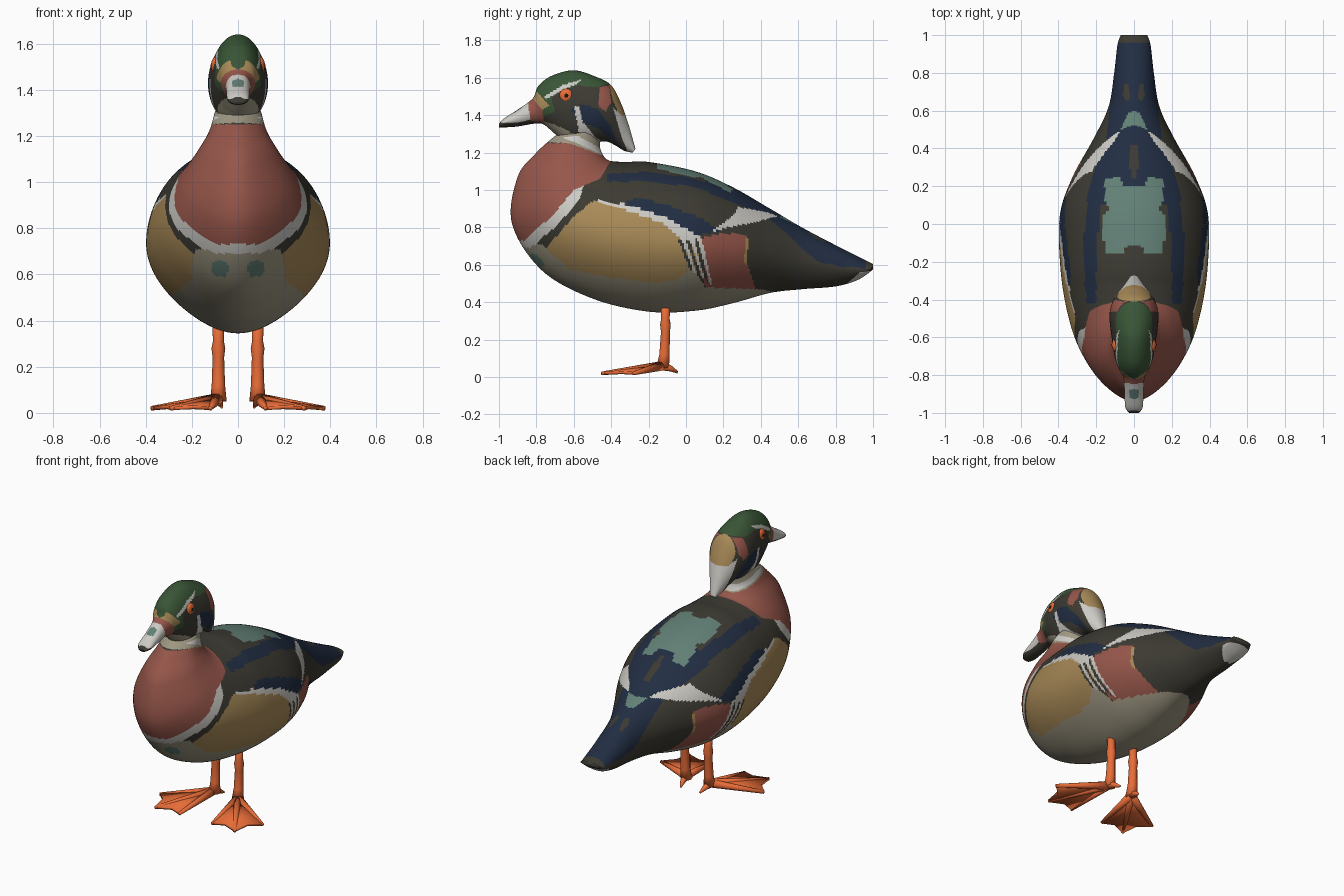
import bpy, bmesh, math
from mathutils import Vector

cube = bpy.data.objects.get("Cube")
if cube:
    bpy.data.objects.remove(cube, do_unlink=True)


def linear(channel):
    c = channel / 255
    return c / 12.92 if c <= 0.04045 else ((c + 0.055) / 1.055) ** 2.4


# Flat colours
PALETTE = {
    "charcoal": (60, 58, 50), "navy": (33, 45, 66), "green": (57, 85, 54),
    "teal": (98, 128, 118), "chestnut": (150, 86, 74), "tan": (170, 139, 88),
    "beige": (158, 151, 130), "white": (204, 202, 196), "orange": (235, 110, 57),
    "black": (22, 20, 18),
}
ORDER = list(PALETTE)
MATERIALS = {}
for label, rgb in PALETTE.items():
    mat = bpy.data.materials.new(label)
    colour = [linear(c) for c in rgb] + [1]
    mat.diffuse_color = colour
    mat.use_nodes = True
    shader = next(n for n in mat.node_tree.nodes if n.type == "BSDF_PRINCIPLED")
    shader.inputs["Base Color"].default_value = colour
    shader.inputs["Roughness"].default_value = 0.8
    MATERIALS[label] = mat


def finish(name, bm, colours):
    bmesh.ops.recalc_face_normals(bm, faces=bm.faces)
    for face in bm.faces:
        face.smooth = True
    mesh = bpy.data.meshes.new(name)
    bm.to_mesh(mesh)
    bm.free()
    for label in colours:
        mesh.materials.append(MATERIALS[label])
    obj = bpy.data.objects.new(name, mesh)
    bpy.context.collection.objects.link(obj)
    return obj


def skin(name, rings, colours):
    """Join closed rings of points into a capped surface."""
    bm = bmesh.new()
    loops = [[bm.verts.new(p) for p in ring] for ring in rings]
    n = len(loops[0])
    for a, b in zip(loops, loops[1:]):
        for i in range(n):
            j = (i + 1) % n
            bm.faces.new((a[i], a[j], b[j], b[i]))
    bm.faces.new(loops[0])
    bm.faces.new(loops[-1])
    return finish(name, bm, colours)


def spline(rows, steps):
    """Catmull-Rom curve through rows of numbers."""
    rows = [rows[0]] + rows + [rows[-1]]
    out = []
    for p, q, r, s in zip(rows, rows[1:], rows[2:], rows[3:]):
        for k in range(steps):
            t = k / steps
            out.append([b + t / 2 * (c - a + t * (2 * a - 5 * b + 4 * c - d
                        + t * (3 * (b - c) + d - a)))
                        for a, b, c, d in zip(p, q, r, s)])
    return out + [rows[-1]]


def loft(name, stations, steps, sides, pinch):
    """Stations hold top y, top z, bottom y, bottom z and half width."""
    rings = []
    for ty, tz, by, bz, w in spline(stations, steps):
        ring = []
        for i in range(sides):
            a = math.tau * i / sides
            c = (1 + math.cos(a)) / 2
            narrow = 1 - pinch * min(0, math.cos(a)) ** 2
            ring.append((w * narrow * math.sin(a), by + (ty - by) * c, bz + (tz - bz) * c))
        rings.append(ring)
    return skin(name, rings, ORDER)


def inside(u, v, outline):
    hit = False
    for (a, b), (c, d) in zip(outline, outline[1:] + outline[:1]):
        if (b > v) != (d > v) and u < a + (v - b) * (c - a) / (d - b):
            hit = not hit
    return hit


def paint(obj, regions):
    """Later regions cover earlier ones; both sides are treated alike."""
    for face in obj.data.polygons:
        x, y, z = face.center
        x = abs(x)
        views = {"side": (y, z)}
        if face.normal.z > 0:
            views["top"] = (x, y)
        if face.normal.y < -0.2:
            views["front"] = (x, z)
        for label, view, outline in reversed(regions):
            if view in views and inside(*views[view], outline):
                face.material_index = ORDER.index(label)
                break


def tube(name, points, radii, label, sides=10):
    pts = [Vector(p) for p in points]
    turn = (pts[-1] - pts[0]).to_track_quat("Z", "Y")
    rings = [[p + turn @ Vector((r * math.cos(math.tau * i / sides),
                                 r * math.sin(math.tau * i / sides), 0))
              for i in range(sides)] for p, r in zip(pts, radii)]
    return skin(name, rings, [label])


def ball(name, centre, radius, label):
    bm = bmesh.new()
    bmesh.ops.create_uvsphere(bm, u_segments=20, v_segments=12, radius=radius)
    for v in bm.verts:
        v.co = Vector((v.co.x / 2, v.co.y, v.co.z)) + Vector(centre)
    return finish(name, bm, [label])


# Body with tail and neck
body = loft("body", [
    (1, .605, 1, .575, .07), (.97, .62, .92, .52, .088), (.8, .705, .8, .485, .105),
    (.62, .8, .62, .47, .135), (.45, .9, .45, .45, .215), (.25, 1.015, .25, .395, .325),
    (.05, 1.1, .05, .355, .392), (-.2, 1.15, -.2, .35, .392),
    (-.32, 1.15, -.5, .42, .365), (-.4, 1.155, -.77, .57, .315),
    (-.43, 1.17, -.93, .82, .245), (-.45, 1.2, -.9, 1.07, .17),
    (-.46, 1.24, -.8, 1.2, .125), (-.45, 1.32, -.7, 1.29, .1)], 24, 144, .25)

flank = [
    ("beige", "side", [(-1, .7), (-.84, .7), (-.78, .63), (-.5, .56), (-.2, .53), (.03, .62),
                       (.1, .48), (.4, .47), (.5, .45), (.5, .3), (-1, .3)]),
    ("tan", "side", [(-.8, .62), (-.74, .7), (-.6, .86), (-.5, .94), (-.3, .9), (-.1, .84),
                     (0, .74), (.07, .72), (.06, .6), (-.05, .52), (-.2, .5), (-.5, .55)]),
    ("beige", "front", [(-.01, .3), (.25, .3), (.21, .5), (.19, .71), (-.01, .71)]),
    ("chestnut", "side", [(-1, .73), (-.86, .73), (-.7, .88), (-.6, 1), (-.46, 1.06),
                          (-.4, 1.16), (-.4, 1.25), (-1, 1.25)]),
    ("white", "side", [(-1, .73), (-.86, .73), (-.7, .88), (-.6, 1), (-.55, 1.02),
                       (-.57, .95), (-.68, .82), (-.83, .69), (-1, .7)]),
    ("chestnut", "side", [(.06, .74), (.2, .77), (.33, .76), (.32, .64), (.37, .47), (.1, .48)]),
    ("tan", "side", [(.32, .74), (.335, .74), (.325, .6), (.31, .62)]),
    ("beige", "side", [(-1, 1.27), (-.62, 1.25), (-.44, 1.18), (-.4, 1.4), (-1, 1.4)]),
    ("white", "side", [(-.66, 1.28), (-.58, 1.25), (-.43, 1.18), (-.43, 1.21), (-.58, 1.29)]),
]
wing = [
    ("white", "side", [(-.5, .95), (-.3, .92), (-.1, .86), (.07, .78), (.09, .7), (0, .72),
                       (-.12, .82), (-.3, .885)]),
    ("navy", "side", [(-.35, .93), (-.25, .96), (-.1, .92), (.08, .85), (.18, .78), (.06, .76),
                      (-.1, .85), (-.3, .92)]),
    ("navy", "top", [(.2, -.42), (.25, -.42), (.27, -.2), (.26, 0), (.24, .2), (.15, .42),
                     (.13, .6), (.085, .96), (-.01, .96), (-.01, .18), (.05, .1), (.17, .1),
                     (.2, -.1)]),
    ("teal", "top", [(-.01, -.11), (.04, -.11), (.05, -.16), (.15, -.15), (.17, -.03),
                     (.17, .04), (.13, .08), (.16, .14), (.15, .24), (.08, .25), (.05, .2),
                     (-.01, .2)]),
    ("charcoal", "top", [(-.01, .24), (.02, .24), (.02, .42), (-.01, .42)]),
    ("charcoal", "top", [(.02, .67), (.04, .65), (.06, .68), (.05, .74), (.03, .74)]),
    ("teal", "top", [(-.01, .53), (.07, .5), (.03, .59), (-.01, .6)]),
    ("white", "side", [(.12, .77), (.22, .8), (.34, .82), (.49, .86), (.44, .88), (.28, .91),
                       (.25, .86)]),
    ("white", "side", [(.86, .5), (.93, .51), (1, .57), (.93, .56)]),
    ("teal", "front", [(.05, .59), (.1, .59), (.12, .63), (.1, .66), (.06, .66), (.04, .63)]),
]
# Barred feathers slanting across the rear of the flank
for k in range(6):
    y, z = -.04 + .021 * k, .57 - .015 * k
    wing.append(("charcoal" if k % 2 == 0 else "white", "side",
                 [(y, .73), (y + .018, .74), (y + .075, z), (y + .062, z)]))
paint(body, flank + wing)

# Head with bill and swept crest
head = loft("head", [
    (-1, 1.355, -1, 1.335, .025), (-.97, 1.385, -.97, 1.335, .046),
    (-.9, 1.43, -.9, 1.34, .05), (-.82, 1.49, -.81, 1.355, .056),
    (-.79, 1.555, -.76, 1.35, .076), (-.72, 1.61, -.7, 1.3, .1),
    (-.6, 1.64, -.62, 1.24, .117), (-.48, 1.605, -.5, 1.25, .13),
    (-.4, 1.56, -.43, 1.26, .115), (-.35, 1.47, -.38, 1.24, .085),
    (-.31, 1.36, -.33, 1.21, .05), (-.27, 1.22, -.285, 1.2, .02)], 18, 120, 0)

face_marks = [
    ("green", "side", [(-.84, 1.5), (-.79, 1.6), (-.7, 1.67), (-.5, 1.67), (-.38, 1.58),
                       (-.48, 1.55), (-.58, 1.56), (-.66, 1.54), (-.72, 1.49), (-.7, 1.42),
                       (-.77, 1.39)]),
    ("white", "side", [(-.76, 1.5), (-.66, 1.56), (-.56, 1.59), (-.58, 1.57), (-.66, 1.535),
                       (-.75, 1.485)]),
    ("chestnut", "side", [(-.46, 1.55), (-.41, 1.56), (-.4, 1.47), (-.43, 1.42), (-.47, 1.45)]),
    ("tan", "side", [(-.41, 1.57), (-.36, 1.58), (-.3, 1.46), (-.28, 1.36), (-.34, 1.36),
                     (-.39, 1.48)]),
    ("white", "side", [(-.39, 1.44), (-.345, 1.4), (-.28, 1.4), (-.25, 1.2), (-.3, 1.18),
                       (-.34, 1.27)]),
    ("beige", "side", [(-.77, 1.37), (-.7, 1.35), (-.6, 1.3), (-.5, 1.27), (-.45, 1.2),
                       (-.75, 1.2)]),
]
cheek_and_bill = [
    ("navy", "side", [(-.62, 1.43), (-.55, 1.46), (-.47, 1.43), (-.4, 1.34), (-.37, 1.25),
                      (-.42, 1.29), (-.47, 1.33), (-.53, 1.35)]),
    ("white", "side", [(-.6, 1.45), (-.575, 1.45), (-.55, 1.36), (-.48, 1.28), (-.42, 1.24),
                       (-.5, 1.23), (-.57, 1.3)]),
    ("white", "side", [(-.99, 1.36), (-.98, 1.4), (-.9, 1.46), (-.82, 1.51), (-.82, 1.38),
                       (-.9, 1.36)]),
    ("chestnut", "side", [(-.85, 1.49), (-.82, 1.51), (-.77, 1.44), (-.76, 1.36), (-.83, 1.37)]),
    ("tan", "side", [(-.83, 1.5), (-.8, 1.53), (-.73, 1.45), (-.77, 1.43)]),
    ("green", "front", [(-.01, 1.485), (.025, 1.5), (.045, 1.56), (-.01, 1.6)]),
    ("teal", "top", [(-.01, -.93), (.025, -.92), (.025, -.88), (-.01, -.87)]),
]
paint(head, face_marks + cheek_and_bill)

# Eyes, legs and webbed feet
for side, s in (("left", 1), ("right", -1)):
    ball(side + "_eye", (s * .098, -.64, 1.505), .037, "orange")
    ball(side + "_pupil", (s * .112, -.64, 1.505), .013, "black")

    x = s * .085
    tube(side + "_leg", [(x, -.11, .42), (x, -.11, .31), (x, -.11, .28), (x, -.11, .24),
                         (x, -.115, .12), (x, -.125, .05)],
         [.026, .024, .03, .025, .029, .036], "orange")
    heel = Vector((s * .09, -.13, .06))
    tube(side + "_hind_toe", [heel, (s * .08, -.08, .045), (s * .07, -.045, .025)],
         [.026, .016, .006], "orange")

    tips = [Vector((s * a, b, .02)) for a, b in ((.12, -.44), (.29, -.45), (.375, -.28))]
    for label, tip in zip(("inner", "middle", "outer"), tips):
        knuckle = heel.lerp(tip, .5)
        tube(f"{side}_{label}_toe", [heel, knuckle, tip], [.026, .018, .01], "orange")

    bm = bmesh.new()
    outline = [heel, tips[0], heel.lerp((tips[0] + tips[1]) / 2, .9), tips[1],
               heel.lerp((tips[1] + tips[2]) / 2, .9), tips[2]]
    verts = [bm.verts.new(p) for p in outline]
    for a, b in zip(verts[1:], verts[2:]):
        bm.faces.new((verts[0], a, b))
    web = finish(side + "_foot_web", bm, ["orange"])
    thick = web.modifiers.new("thickness", "SOLIDIFY")
    thick.thickness = .016
    thick.offset = 0
